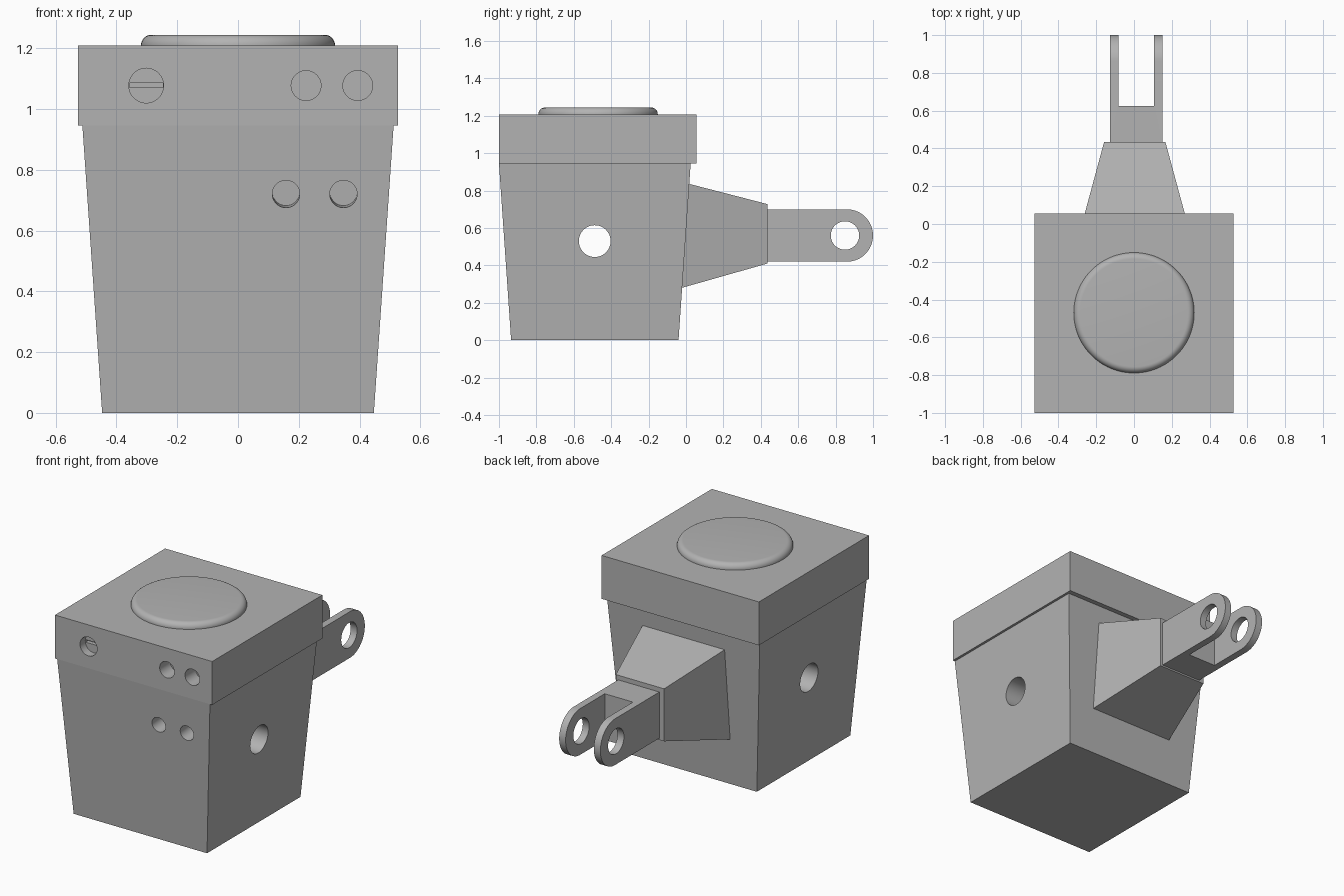
import bpy, bmesh, math
from mathutils import Matrix, Vector

cube = bpy.data.objects.get("Cube")
if cube:
    bpy.data.objects.remove(cube, do_unlink=True)

GREY = (0.45, 0.45, 0.45, 1)
grey = bpy.data.materials.new("plain_grey")
grey.use_nodes = True
grey.diffuse_color = GREY
grey.node_tree.nodes["Principled BSDF"].inputs["Base Color"].default_value = GREY


def finish(name, bm):
    bmesh.ops.recalc_face_normals(bm, faces=bm.faces[:])
    mesh = bpy.data.meshes.new(name)
    bm.to_mesh(mesh)
    bm.free()
    mesh.materials.append(grey)
    obj = bpy.data.objects.new(name, mesh)
    bpy.context.collection.objects.link(obj)
    return obj


def loft(name, first, second):
    """Solid between two loops with the same number of points."""
    bm = bmesh.new()
    a = [bm.verts.new(p) for p in first]
    b = [bm.verts.new(p) for p in second]
    bm.faces.new(a)
    bm.faces.new(b)
    for i in range(len(a)):
        j = (i + 1) % len(a)
        bm.faces.new((a[i], a[j], b[j], b[i]))
    return finish(name, bm)


def rect_z(x, y0, y1, z):
    return [(-x, y0, z), (x, y0, z), (x, y1, z), (-x, y1, z)]


def rect_y(x0, x1, z0, z1, y):
    return [(x0, y, z0), (x1, y, z0), (x1, y, z1), (x0, y, z1)]


def box(name, lo, hi):
    return loft(name, rect_y(lo[0], hi[0], lo[2], hi[2], lo[1]),
                rect_y(lo[0], hi[0], lo[2], hi[2], hi[1]))


def rod(centre, axis, radius, length):
    bm = bmesh.new()
    turn = Vector((0, 0, 1)).rotation_difference(Vector(axis)).to_matrix().to_4x4()
    bmesh.ops.create_cone(bm, cap_ends=True, segments=48, radius1=radius, radius2=radius,
                          depth=length, matrix=Matrix.Translation(centre) @ turn)
    return finish("cutter", bm)


def cut(obj, *cutters):
    for cutter in cutters:
        cutter.hide_render = True
        mod = obj.modifiers.new("cut", "BOOLEAN")
        mod.operation = "DIFFERENCE"
        mod.solver = "EXACT"
        mod.object = cutter
        bpy.context.view_layer.objects.active = obj
        bpy.ops.object.modifier_apply(modifier=mod.name)
        bpy.data.objects.remove(cutter, do_unlink=True)


def smooth(obj):
    bpy.ops.object.select_all(action="DESELECT")
    obj.select_set(True)
    bpy.context.view_layer.objects.active = obj
    bpy.ops.object.shade_smooth_by_angle(angle=math.radians(32))


# Tapered body with a cross bore and two holes square to the sloping front
TOP = 0.945
body = loft("body", rect_z(0.447, -0.935, -0.04, 0), rect_z(0.512, -1, 0.025, TOP))
slope = 0.065 / TOP
cut(body, rod((0, -0.488, 0.53), (1, 0, 0), 0.085, 2))
for x in (0.158, 0.347):
    cut(body, rod((x, -0.985, 0.72), (0, 1, slope), 0.045, 0.2))

# Lid with a slotted screw recess and two plain holes
lid = box("lid", (-0.527, -1, TOP), (0.527, 0.055, 1.208))
cut(lid, rod((-0.302, -1, 1.077), (0, 1, 0), 0.057, 0.1),
    box("cutter", (-0.357, -0.96, 1.07), (-0.247, -0.925, 1.085)))
for x in (0.224, 0.394):
    cut(lid, rod((x, -1, 1.077), (0, 1, 0), 0.049, 0.2))

# Round cap with a rolled edge
bm = bmesh.new()
bmesh.ops.create_cone(bm, cap_ends=True, segments=96, radius1=0.319, radius2=0.319,
                      depth=0.045, matrix=Matrix.Translation((0, -0.47, 1.2215)))
rim = [e for e in bm.edges if all(v.co.z > 1.23 for v in e.verts)]
bmesh.ops.bevel(bm, geom=rim, offset=0.034, segments=8, profile=0.5, affect="EDGES")
cap = finish("top_cap", bm)

# Tapered bracket on the back, sunk into the body
bracket = loft("rear_bracket", rect_y(-0.284, 0.292, 0.278, 0.848, -0.03),
               rect_y(-0.158, 0.166, 0.41, 0.728, 0.435))

# Forked lug with rounded tips, a slot and a pin hole
MID, R, END = 0.56, 0.14, 0.86
outline = [(0.42, MID + R), (0.42, MID - R)]
for i in range(33):
    a = -math.pi / 2 + math.pi * i / 32
    outline.append((END + R * math.cos(a), MID + R * math.sin(a)))
fork = loft("fork", [(-0.126, y, z) for y, z in outline], [(0.15, y, z) for y, z in outline])
cut(fork, box("cutter", (-0.082, 0.625, 0.3), (0.107, 1.2, 0.9)),
    rod((0, 0.85, MID), (1, 0, 0), 0.076, 1))

for obj in (body, lid, cap, fork):
    smooth(obj)
